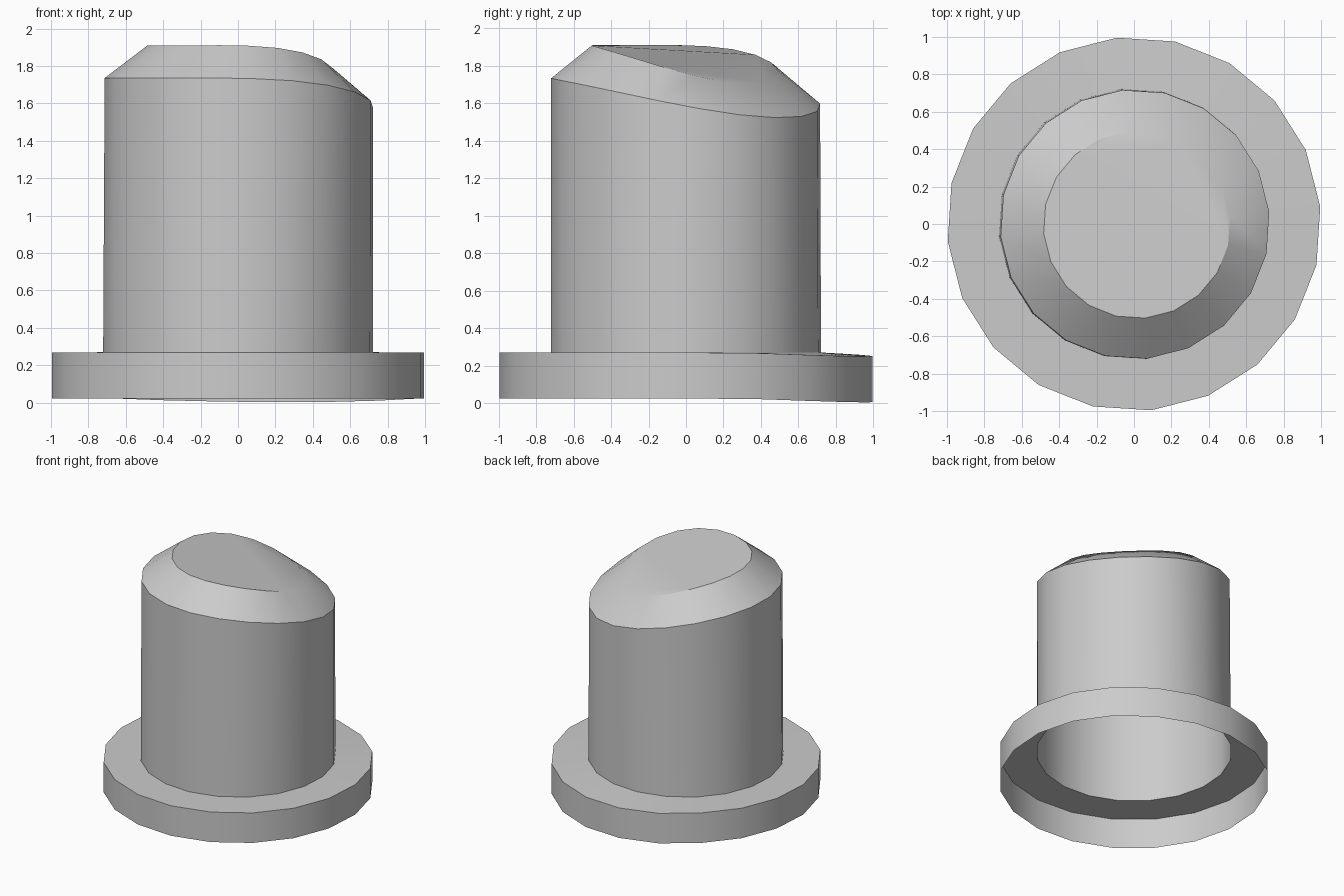
import bpy, bmesh, math

if bpy.data.objects.get("Cube"):
    bpy.data.objects.remove(bpy.data.objects["Cube"], do_unlink=True)

SIDES = 20
OFFSET = math.radians(5.3)

grey = bpy.data.materials.new("plain grey")
grey.use_nodes = True
colour = (0.6, 0.6, 0.6, 1)
grey.diffuse_color = colour
grey.node_tree.nodes["Principled BSDF"].inputs["Base Color"].default_value = colour


def level(z):
    return lambda a: z


def sagging(z):
    # Rim that dips slightly at the back
    return lambda a: z - 0.022 * max(0, math.cos(min(1.5, abs(a - 1.31) * 1.5)))


def slanted(z):
    # Rim that slopes down towards the back left
    def height(a):
        t = a - math.pi / 4
        return z - 0.106 * math.cos(t) - 0.031 * math.cos(2 * t)
    return height


def lathe(name, rings, closed=False):
    """Open shell through rings of (radius, x shift, y shift, height rule)."""
    bm = bmesh.new()
    loops = []
    for radius, dx, dy, height in rings:
        loop = []
        for i in range(SIDES):
            a = OFFSET + math.tau * i / SIDES
            loop.append(bm.verts.new((dx + radius * math.cos(a), dy + radius * math.sin(a), height(a))))
        loops.append(loop)
    for low, high in zip(loops, loops[1:]):
        for i in range(SIDES):
            j = (i + 1) % SIDES
            bm.faces.new((low[i], low[j], high[j], high[i]))
    if closed:
        bm.faces.new(loops[-1])
    mesh = bpy.data.meshes.new(name)
    bm.to_mesh(mesh)
    bm.free()
    mesh.materials.append(grey)
    obj = bpy.data.objects.new(name, mesh)
    bpy.context.collection.objects.link(obj)
    bpy.ops.object.select_all(action="DESELECT")
    obj.select_set(True)
    bpy.context.view_layer.objects.active = obj
    bpy.ops.object.shade_smooth_by_angle(angle=math.radians(30))


# Hollow flange: outer wall and flat top ring, open underneath
lathe("base_flange", [(1, 0, 0, sagging(0.025)), (1, 0, 0, sagging(0.27)), (0.724, 0, 0, level(0.27))])

# Hollow round body, chamfered shoulder and slanted lid
lathe("body", [(0.724, 0, 0, level(0.27)), (0.721, 0.005, -0.002, slanted(1.66)),
               (0.5, 0.015, -0.005, slanted(1.835))], closed=True)
